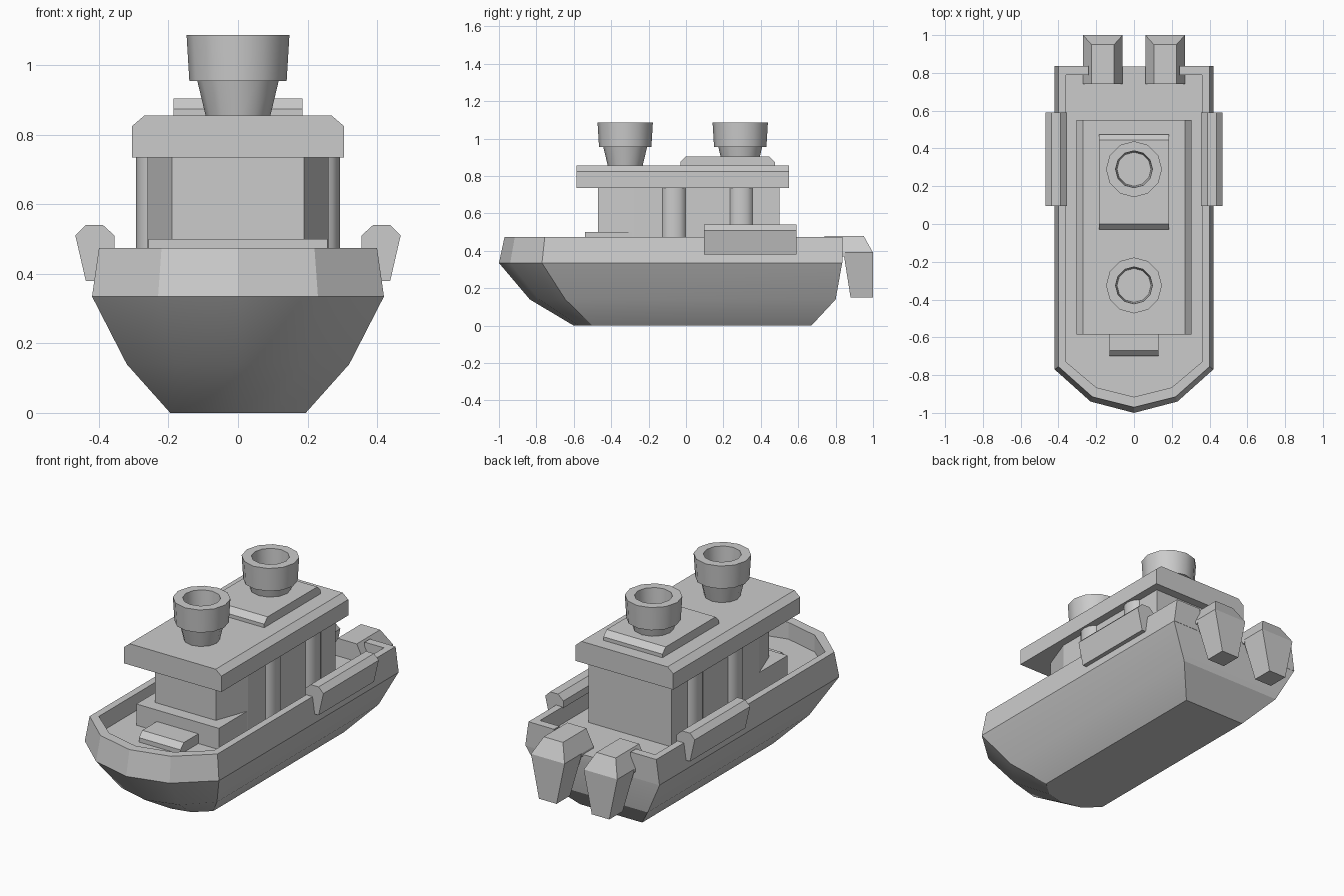
import bpy, bmesh, math

if "Cube" in bpy.data.objects:
    bpy.data.objects.remove(bpy.data.objects["Cube"])


def loft(name, rings, smooth=0):
    """Skin a closed solid through rings of equal point count."""
    bm = bmesh.new()
    vs = [[bm.verts.new(p) for p in r] for r in rings]
    n = len(rings[0])
    for a, b in zip(vs, vs[1:]):
        for i in range(n):
            j = (i + 1) % n
            bm.faces.new((a[i], a[j], b[j], b[i]))
    bm.faces.new(vs[0])
    bm.faces.new(vs[-1])
    bmesh.ops.recalc_face_normals(bm, faces=bm.faces)
    me = bpy.data.meshes.new(name)
    bm.to_mesh(me)
    bm.free()
    ob = bpy.data.objects.new(name, me)
    bpy.context.collection.objects.link(ob)
    if smooth:
        bpy.ops.object.select_all(action='DESELECT')
        ob.select_set(True)
        bpy.context.view_layer.objects.active = ob
        bpy.ops.object.shade_smooth_by_angle(angle=math.radians(smooth))
    return ob


def both(half):
    """Mirror a half outline (bow to stern) to a full one."""
    return [(-x, y) for x, y in reversed(half) if x > 0] + list(half)


def along_x(name, prof, x0, x1):
    return loft(name, [[(x, y, z) for y, z in prof] for x in (x0, x1)])


def along_y(name, prof, y0, y1):
    return loft(name, [[(x, y, z) for x, z in prof] for y in (y0, y1)])


def along_z(name, prof, z0, z1, smooth=0):
    return loft(name, [[(x, y, z) for x, y in prof] for z in (z0, z1)], smooth)


# Hull: stacked outlines up to the deck
levels = [
    (0.00, [(0, -.60), (.11, -.575), (.195, -.50), (.195, .67)]),
    (0.14, [(0, -.835), (.18, -.785), (.32, -.645), (.32, .80)]),
    (0.335, [(0, -1.0), (.23, -.94), (.42, -.77), (.42, .835)]),
    (0.38, [(0, -.95), (.21, -.895), (.385, -.75), (.385, .835)]),
]
loft("hull", [[(x, y, z) for x, y in both(h)] for z, h in levels], 25)

# Bulwark: rim round the deck, open at the stern
low = both([(0, -1.0), (.23, -.94), (.42, -.77), (.42, .837), (.24, .837)])
top = both([(0, -.97), (.22, -.915), (.40, -.755), (.40, .837), (.24, .837)])
inn = both([(0, -.915), (.20, -.865), (.36, -.73), (.36, .79), (.24, .79)])
loft("bulwark", [[(*a, .335), (*b, .475), (*c, .475), (*c, .345)]
                 for a, b, c in zip(low, top, inn)], 25)

# Cabin with tapered front, and the step round its foot
along_z("cabin", both([(.19, -.47), (.26, -.28), (.26, .50)]), .37, .74)
along_z("cabin_step", both([(.258, -.54), (.258, -.27)]), .37, .50)

# Low hatch on the foredeck
along_x("deck_hatch", [(-.53, .37), (-.70, .37), (-.70, .405),
                       (-.67, .435), (-.53, .435)], -.13, .13)

# Roof slab and raised roof hatch
along_y("roof", both([(.305, .735), (.305, .825), (.27, .855)]), -.585, .55)
along_x("roof_hatch", [(-.03, .85), (-.03, .875), (0, .905), (.445, .905),
                       (.475, .875), (.475, .85)], -.185, .185)

# Hollow funnels
shape = [(.092, .85), (.117, .955), (.14, .955), (.148, 1.087), (.098, 1.087), (.09, .96)]
for name, yc in (("front_funnel", -.325), ("rear_funnel", .29)):
    loft(name, [[(r * math.cos(i * math.pi / 6), yc + r * math.sin(i * math.pi / 6), z)
                 for i in range(12)] for r, z in shape], 35)

for s, side in ((1, "right"), (-1, "left")):
    # Rounded pillars on the cabin walls
    for k, yc in enumerate((-.065, .295)):
        along_z(f"pillar_{side}_{k}",
                [(s * (.25 + .044 * math.cos(t)), yc + .065 * math.sin(t))
                 for t in (i * math.pi / 6 for i in range(12))], .37, .74, 40)

    # Fender hooked over the rim
    along_y(f"fender_{side}", [(s * x, z) for x, z in (
        (.355, .51), (.388, .54), (.438, .54), (.468, .51), (.438, .38),
        (.405, .38), (.39, .465), (.355, .47))], .095, .59)

    # Outboard motor body and its arm over the stern
    rings = [(.15, .055, .88, 1.0), (.39, .105, .842, 1.0), (.48, .06, .832, .95)]
    loft(f"motor_{side}", [[(s * .165 - w, a, z), (s * .165 + w, a, z),
                            (s * .165 + w, b, z), (s * .165 - w, b, z)]
                           for z, w, a, b in rings])
    along_y(f"motor_arm_{side}", [(s * .165 + x, z) for x, z in both(
        [(.105, .37), (.105, .39), (.06, .48)])], .74, .85)
